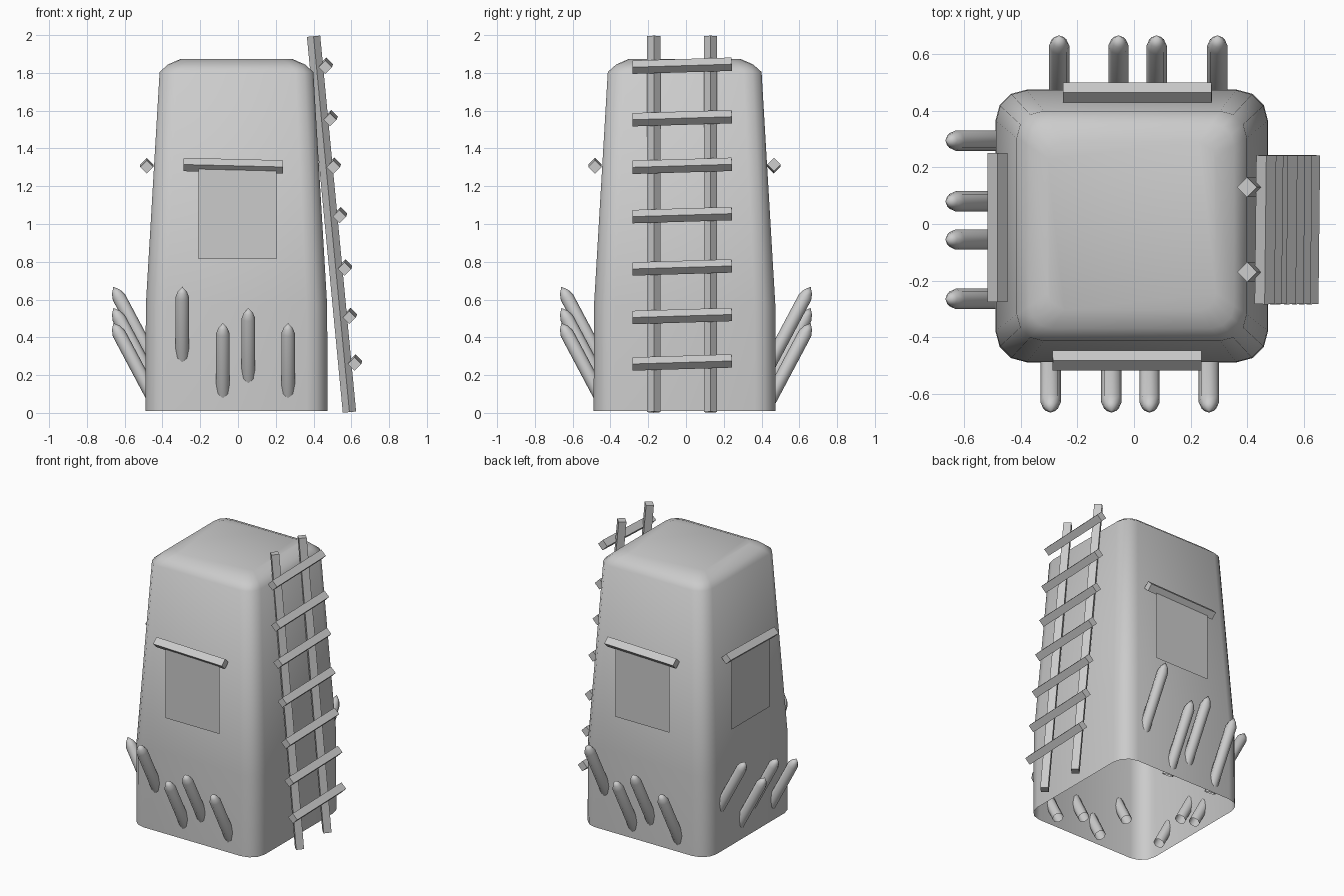
import bpy, bmesh
from math import pi, sin, cos, radians
from mathutils import Vector, Matrix, Quaternion

if "Cube" in bpy.data.objects:
    bpy.data.objects.remove(bpy.data.objects["Cube"])


def make(name, bm, smooth=False):
    bmesh.ops.recalc_face_normals(bm, faces=bm.faces[:])
    me = bpy.data.meshes.new(name)
    bm.to_mesh(me)
    bm.free()
    for p in me.polygons:
        p.use_smooth = smooth
    ob = bpy.data.objects.new(name, me)
    bpy.context.collection.objects.link(ob)
    return ob


def rounded_square(half, r, segs=3):
    c = half - r
    pts = []
    for k, (sx, sy) in enumerate([(1, 1), (-1, 1), (-1, -1), (1, -1)]):
        for i in range(segs + 1):
            a = pi / 2 * (k + i / segs)
            pts.append((sx * c + r * cos(a), sy * c + r * sin(a)))
    return pts


def bar(name, a, b, side=0.05):
    """Square timber from a to b, turned on its edge."""
    a, b = Vector(a), Vector(b)
    d = b - a
    rot = d.to_track_quat('Z', 'Y') @ Quaternion((0, 0, 1), pi / 4)
    bm = bmesh.new()
    bmesh.ops.create_cube(bm, size=1)
    bm.transform(Matrix.LocRotScale((a + b) / 2, rot, (side, side, d.length)))
    return make(name, bm)


# Tower shell, open underneath: (z, half width, corner radius)
bm = bmesh.new()
rings = []
for z, half, r in [(0.01, 0.482, 0.11), (0.57, 0.48, 0.11), (1.805, 0.407, 0.095),
                   (1.845, 0.362, 0.08), (1.873, 0.297, 0.06)]:
    rings.append([bm.verts.new((x - 0.008, y - 0.007, z)) for x, y in rounded_square(half, r)])
for lo, hi in zip(rings, rings[1:]):
    n = len(lo)
    for i in range(n):
        bm.faces.new((lo[i], lo[(i + 1) % n], hi[(i + 1) % n], hi[i]))
bm.faces.new(rings[-1])
make("tower_body", bm, True)

# Stakes, lintel and window repeated on front, left and back
lean = radians(28)
stakes = [(-0.295, 0.668), (-0.08, 0.476), (0.055, 0.556), (0.265, 0.476)]
sides = [("front", 0, -0.025, 0.482, 0.495),
         ("left", -pi / 2, 0.012, 0.483, 0.497),
         ("back", pi, -0.012, 0.465, 0.472)]
for side, angle, cx, beam_y, win_y in sides:
    turn = Matrix.Rotation(angle, 4, 'Z')
    for i, (x, tip_z) in enumerate(stakes):
        bm = bmesh.new()
        loops = []
        for r, h in [(0.036, -0.5), (0.036, -0.062), (0.024, -0.03)]:
            loops.append([bm.verts.new((r * cos(k * pi / 4), r * sin(k * pi / 4), h)) for k in range(8)])
        tip = bm.verts.new((0, 0, 0))
        for k in range(8):
            m = (k + 1) % 8
            for lo, hi in zip(loops, loops[1:]):
                bm.faces.new((lo[k], lo[m], hi[m], hi[k]))
            bm.faces.new((loops[-1][k], loops[-1][m], tip))
        bm.transform(turn @ Matrix.Translation((x, -0.66, tip_z)) @ Matrix.Rotation(lean, 4, 'X'))
        make(f"{side}_stake_{i + 1}", bm, True)

    bar(f"{side}_lintel", turn @ Vector((cx - 0.263, -beam_y, 1.315)),
        turn @ Vector((cx + 0.263, -beam_y, 1.302)))

    bm = bmesh.new()
    bm.faces.new([bm.verts.new(turn @ Vector((x, -win_y, z)))
                  for x, z in [(-0.21, 0.815), (0.205, 0.815), (0.205, 1.30), (-0.21, 1.30)]])
    make(f"{side}_window", bm)

# Ladder leaning on the right side
for i, y in enumerate((-0.17, 0.13)):
    bar(f"ladder_rail_{i + 1}", (0.59, y, 0.004), (0.40, y, 1.994))
rungs = [(0.465, 1.838), (0.49, 1.56), (0.507, 1.308), (0.54, 1.047),
         (0.567, 0.77), (0.592, 0.513), (0.62, 0.267)]
for i, (x, z) in enumerate(rungs):
    bar(f"ladder_rung_{i + 1}", (x - 0.003, -0.283, z - 0.008), (x + 0.003, 0.243, z + 0.008))
